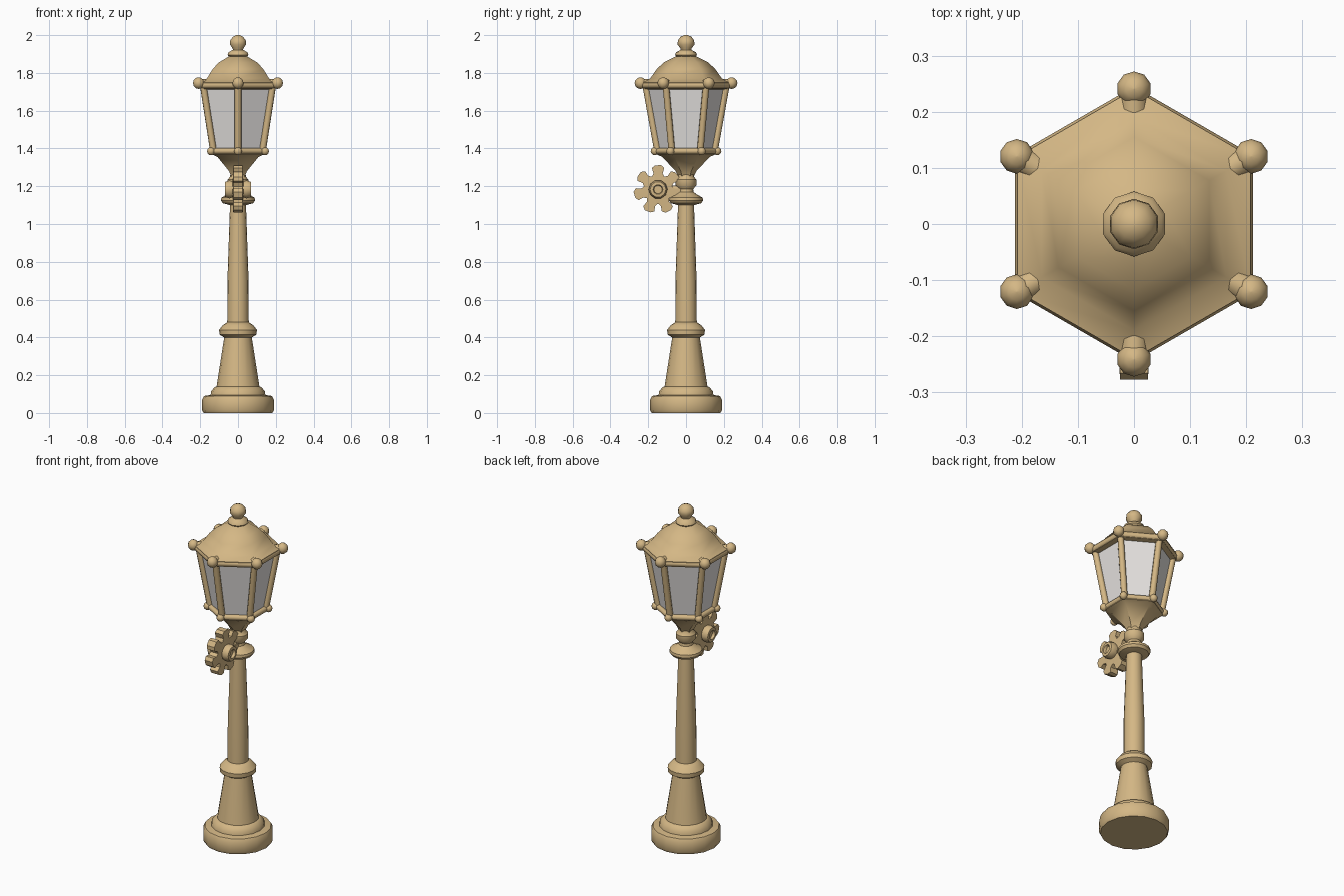
import bpy, bmesh, math
from mathutils import Vector

if "Cube" in bpy.data.objects:
    bpy.data.objects.remove(bpy.data.objects["Cube"])


def material(name, rgb):
    m = bpy.data.materials.new(name)
    m.diffuse_color = (*rgb, 1)
    m.use_nodes = True
    m.node_tree.nodes["Principled BSDF"].inputs["Base Color"].default_value = m.diffuse_color
    return m


BRASS = material("tan_metal", (0.66, 0.475, 0.235))
GLASS = material("white_glass", (0.80, 0.78, 0.76))


def make(name, verts, faces, mat, smooth=40, bevel=0):
    me = bpy.data.meshes.new(name)
    me.from_pydata(verts, [], faces)
    bm = bmesh.new()
    bm.from_mesh(me)
    bmesh.ops.recalc_face_normals(bm, faces=bm.faces)
    bm.to_mesh(me)
    bm.free()
    me.materials.append(mat)
    ob = bpy.data.objects.new(name, me)
    bpy.context.collection.objects.link(ob)
    if bevel:
        b = ob.modifiers.new("bevel", 'BEVEL')
        b.width, b.segments = bevel, 2
    bpy.ops.object.select_all(action='DESELECT')
    ob.select_set(True)
    bpy.context.view_layer.objects.active = ob
    bpy.ops.object.shade_smooth_by_angle(angle=math.radians(smooth))
    return ob


def lathe(name, profile, n, mat=BRASS, smooth=40, caps=True):
    """Rings of n points from (radius, z) pairs, first point on +y."""
    verts, faces = [], []
    for r, z in profile:
        for i in range(n):
            a = math.pi / 2 + 2 * math.pi * i / n
            verts.append((r * math.cos(a), r * math.sin(a), z))
    for k in range(len(profile) - 1):
        for i in range(n):
            j = (i + 1) % n
            faces.append((k * n + i, k * n + j, (k + 1) * n + j, (k + 1) * n + i))
    if caps:
        faces.append(tuple(range(n)))
        faces.append(tuple(range((len(profile) - 1) * n, len(profile) * n)))
    return make(name, verts, faces, mat, smooth)


def rod(name, a, b, r, n=8):
    """Straight bar between two points."""
    a, b = Vector(a), Vector(b)
    q = (b - a).to_track_quat('Z', 'Y')
    ring = [q @ Vector((r * math.cos(t), r * math.sin(t), 0))
            for t in (2 * math.pi * i / n for i in range(n))]
    verts = [a + p for p in ring] + [b + p for p in ring]
    faces = [(i, (i + 1) % n, n + (i + 1) % n, n + i) for i in range(n)]
    faces += [tuple(range(n)), tuple(range(n, 2 * n))]
    return make(name, verts, faces, BRASS, 50)


def knob(name, p, r):
    ob = lathe(name, [(r * max(math.sin(t), 0.02), -r * math.cos(t))
                      for t in (math.pi * i / 6 for i in range(7))], 10, BRASS, 60)
    ob.location = p


def corner(i, r, z):
    a = math.pi / 2 + i * math.pi / 3
    return (r * math.cos(a), r * math.sin(a), z)


# Base, tapered foot and its collar
lathe("base", [(0.182, 0), (0.19, 0.015), (0.19, 0.07), (0.18, 0.09), (0.145, 0.095),
               (0.142, 0.115), (0.125, 0.135), (0.115, 0.14)], 16)
lathe("foot", [(0.115, 0.13), (0.073, 0.40), (0.098, 0.415), (0.10, 0.44),
               (0.08, 0.465), (0.057, 0.48)], 16)
# Pole with upper collar and neck
lathe("pole", [(0.057, 0.47), (0.056, 0.7), (0.042, 1.11)], 16)
lathe("neck", [(0.042, 1.10), (0.08, 1.11), (0.09, 1.125), (0.088, 1.14), (0.06, 1.155),
               (0.04, 1.17), (0.038, 1.185), (0.055, 1.205), (0.055, 1.235),
               (0.042, 1.25), (0.04, 1.27)], 16)

# Lantern: hexagonal bowl, glass, roof
lathe("lantern_bowl", [(0.04, 1.25), (0.055, 1.28), (0.125, 1.355), (0.16, 1.37),
                       (0.163, 1.395), (0.15, 1.40)], 6, smooth=35)
lathe("glass", [(0.146, 1.395), (0.205, 1.72)], 6, GLASS, 30, caps=False)
lathe("roof", [(0.205, 1.712), (0.235, 1.718), (0.24, 1.75), (0.19, 1.77), (0.155, 1.82),
               (0.118, 1.855), (0.06, 1.885), (0.045, 1.89)], 6, smooth=50)
lathe("finial", [(0.045, 1.88), (0.058, 1.895), (0.052, 1.91), (0.028, 1.922), (0.03, 1.93),
                 (0.045, 1.95), (0.043, 1.972), (0.028, 1.992), (0.008, 2.0)], 10, smooth=60)

# Corner posts, rails and knobs
for i in range(6):
    rod("corner_post", corner(i, 0.150, 1.385), corner(i, 0.212, 1.73), 0.018)
    rod("lower_rail", corner(i, 0.152, 1.386), corner(i + 1, 0.152, 1.386), 0.016)
    rod("upper_rail", corner(i, 0.222, 1.735), corner(i + 1, 0.222, 1.735), 0.02)
    knob("lower_knob", corner(i, 0.165, 1.386), 0.022)
    rod("upper_arm", corner(i, 0.20, 1.742), corner(i, 0.245, 1.745), 0.025)
    knob("upper_knob", corner(i, 0.241, 1.746), 0.031)

# Seven-lobed wheel on the front, facing sideways
CY, CZ = -0.148, 1.183
outline = []
for i in range(7):
    for da, r in ((-25.7, 0.075), (-15, 0.09), (-16, 0.118), (-7, 0.130),
                  (7, 0.128), (16, 0.118), (15, 0.09)):
        a = math.radians(90 + i * 360 / 7 + da)
        outline.append((CY + r * math.cos(a), CZ + r * math.sin(a)))
n = len(outline)
verts = [(x, y, z) for x in (-0.025, 0.025) for y, z in outline]
verts += [(-0.03, CY, CZ), (0.03, CY, CZ)]
faces = []
for i in range(n):
    j = (i + 1) % n
    faces += [(i, j, n + j, n + i), (i, j, 2 * n), (n + i, n + j, 2 * n + 1)]
make("flower_wheel", verts, faces, BRASS, 35)

# Wheel hub, raised on both sides, and the bracket to the pole
hub = lathe("wheel_hub", [(0.022, -0.055), (0.026, -0.07), (0.042, -0.068), (0.05, -0.045),
                          (0.042, -0.02), (0.042, 0.02), (0.05, 0.045), (0.042, 0.068),
                          (0.026, 0.07), (0.022, 0.055)], 10)
hub.rotation_euler = (0, math.pi / 2, 0)
hub.location = (0, CY, CZ)
rod("wheel_bracket", (0, CY + 0.05, CZ), (0, -0.01, CZ), 0.022)
